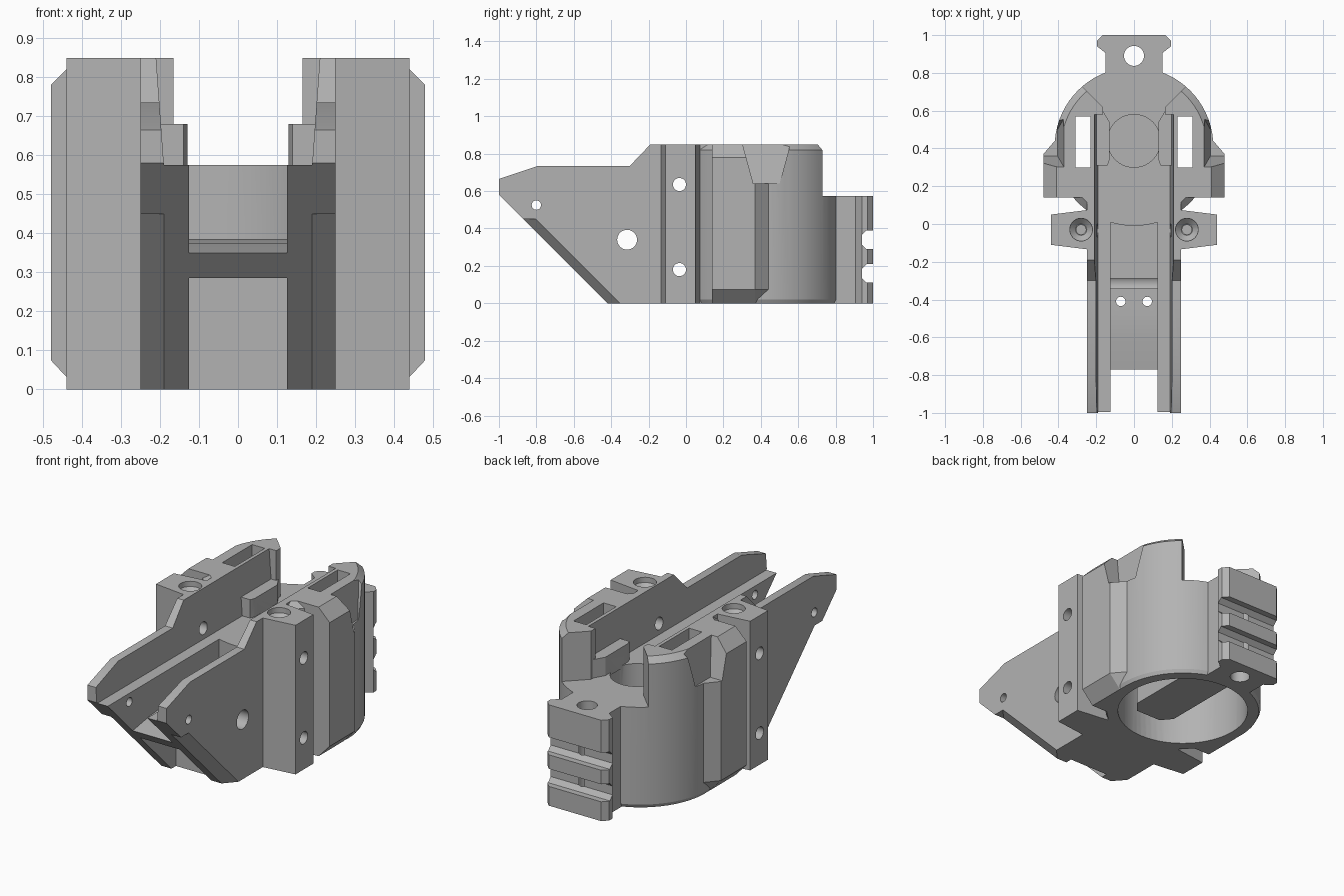
import bpy, bmesh, math

cube = bpy.data.objects.get("Cube")
if cube:
    bpy.data.objects.remove(cube, do_unlink=True)

grey = bpy.data.materials.new("plain grey")
grey.use_nodes = True
grey.diffuse_color = (0.45, 0.45, 0.45, 1)
grey.node_tree.nodes["Principled BSDF"].inputs["Base Color"].default_value = (0.45, 0.45, 0.45, 1)


def finish(bm, name):
    bmesh.ops.recalc_face_normals(bm, faces=bm.faces)
    mesh = bpy.data.meshes.new(name)
    bm.to_mesh(mesh)
    bm.free()
    mesh.materials.append(grey)
    obj = bpy.data.objects.new(name, mesh)
    bpy.context.scene.collection.objects.link(obj)
    return obj


def prism(name, pts, lo, hi, axis="z"):
    """Outline (x, y) extruded along z, or (y, z) extruded along x."""
    place = (lambda a, b, t: (a, b, t)) if axis == "z" else (lambda a, b, t: (t, a, b))
    bm = bmesh.new()
    ends = [[bm.verts.new(place(a, b, t)) for a, b in pts] for t in (lo, hi)]
    for ring in ends:
        bm.faces.new(ring)
    for i in range(len(pts)):
        j = (i + 1) % len(pts)
        bm.faces.new((ends[0][i], ends[0][j], ends[1][j], ends[1][i]))
    return finish(bm, name)


def hull(name, pts):
    bm = bmesh.new()
    for p in pts:
        bm.verts.new(p)
    bmesh.ops.convex_hull(bm, input=bm.verts)
    return finish(bm, name)


def circle(a, b, r, n=32):
    return [(a + r * math.cos(2 * math.pi * i / n), b + r * math.sin(2 * math.pi * i / n)) for i in range(n)]


def rect(x0, x1, y0, y1):
    return [(x0, y0), (x1, y0), (x1, y1), (x0, y1)]


def both(half):
    """Close a right-hand outline with its mirror image."""
    return half + [(-x, y) for x, y in reversed(half)]


def combine(part, operation):
    mod = body.modifiers.new("combine", "BOOLEAN")
    mod.operation, mod.object, mod.solver = operation, part, "EXACT"
    bpy.context.view_layer.objects.active = body
    bpy.ops.object.modifier_apply(modifier=mod.name)
    bpy.data.objects.remove(part, do_unlink=True)


def add(part):
    combine(part, "UNION")


def cut(part):
    part.hide_render = True
    combine(part, "DIFFERENCE")


# Central core with the recessed front floor
body = prism("receiver_body", [(-.77, .35), (-.62, .375), (-.5, .385), (.03, .385), (.03, .62), (.5, .62),
                               (.5, 0), (-.38, 0), (-.38, .285), (-.705, .285)], -.13, .13, "x")

# Round rear housing with a chamfered top edge
rings = [(.41, 0), (.42, .02), (.42, .82), (.385, .85)]
add(hull("rear_housing", [(x, y, z) for r, z in rings for x, y in circle(0, .41, r, 72)]))

# Side arms, ear blocks and wings
arm = [(-1, .58), (-1, .665), (-.79, .735), (-.3, .735), (-.19, .85), (.45, .85), (.45, 0), (-.42, 0)]
for s in (1, -1):
    add(prism("side_arm", arm, s * .125, s * .25, "x"))
    add(prism("ear_block", [(s * x, y) for x, y in [(.2, -.14), (.44, -.11), (.44, .05), (.2, .08)]], 0, .85))
    layers = [(.41, 0), (.48, .075), (.48, .78), (.41, .85)]
    add(hull("wing", [(s * x, y, z) for w, z in layers
                      for x, y in [(.2, .14), (w, .14), (w, .37), (w - .06, .44), (.2, .44)]]))

# Top channel, flared rear opening and rear step
channel = [(.19, .575), (.19, .7), (.21, .851), (.21, 1)]
cut(hull("channel_cutter", [(x, y, z) for x, z in both(channel) for y in (-1.1, .58)]))
cut(prism("flare_cutter", both([(.165, .55), (.165, .62), (.45, .905)]), .575, 1))
cut(prism("step_cutter", rect(-.5, .5, .73, 1.1), .575, 1))

# Rear rail with a hole and two cross grooves
rail = [(.15, .72), (.15, .905), (.195, .94), (.195, .97), (.165, 1)]
add(prism("rear_rail", both(rail), 0, .575))
cut(prism("rail_hole", circle(0, .89, .053), -.1, 1))
for z in (.16, .34):
    groove = [(1.1, z - .05), (.965, z - .05), (.94, z - .025), (.94, z + .025), (.965, z + .05), (1.1, z + .05)]
    cut(prism("rail_groove", groove, -.4, .4, "x"))

# Bore from below and the round well above it
cut(prism("bore", circle(0, .41, .35, 64), -.1, .45))

# Guide block hanging in the bore
guide = both([(.08, .12), (.13, .18), (.13, .66), (.08, .72)])
add(prism("guide_block", guide, .1, .5))
cut(prism("round_well", circle(0, .44, .14, 40), .25, 1))

# Details repeated on both sides
for s in (1, -1):
    add(prism("inner_tab", [(s * x, y) for x, y in [(.2, .31), (.14, .31), (.13, .34), (.13, .54), (.165, .6), (.2, .6)]],
              .56, .68))
    cut(prism("side_slot", rect(s * .23, s * .31, .3, .57), -.1, 1))
    # Sloping side pocket
    cut(hull("side_pocket", [(s * x, y, z) for y, z, x0 in [(.36, .64, .405), (.5, .64, .405), (.3, .86, .37), (.56, .86, .37)]
                             for x in (x0, .6)]))
    # Bevel along the lower outside edge of each arm
    edge = [(.19, -.42), (.27, -.33), (.27, -.6), (.19, -.6)]
    cut(hull("arm_bevel", [(s * x, y - z, z) for x, y in edge for z in (-.05, .45)]))
    # Countersunk screw holes
    cut(hull("countersink", [(s * x, y, z) for r, z in ((.03, .79), (.06, .82), (.06, .9))
                             for x, y in circle(.28, -.03, r)]))
    cut(prism("screw_hole", circle(s * .28, -.03, .025, 24), .4, 1))
    cut(prism("floor_hole", circle(s * .07, -.41, .025, 24), .2, .5))

# Cross holes through the sides
for y, z, r in [(-.315, .34, .053), (-.8, .525, .025), (-.035, .18, .035), (-.035, .635, .035)]:
    cut(prism("cross_hole", circle(y, z, r), -.6, .6, "x"))

# Smooth shading on the round surfaces
bpy.ops.object.select_all(action="DESELECT")
body.select_set(True)
bpy.context.view_layer.objects.active = body
bpy.ops.object.shade_smooth_by_angle(angle=math.radians(25))
